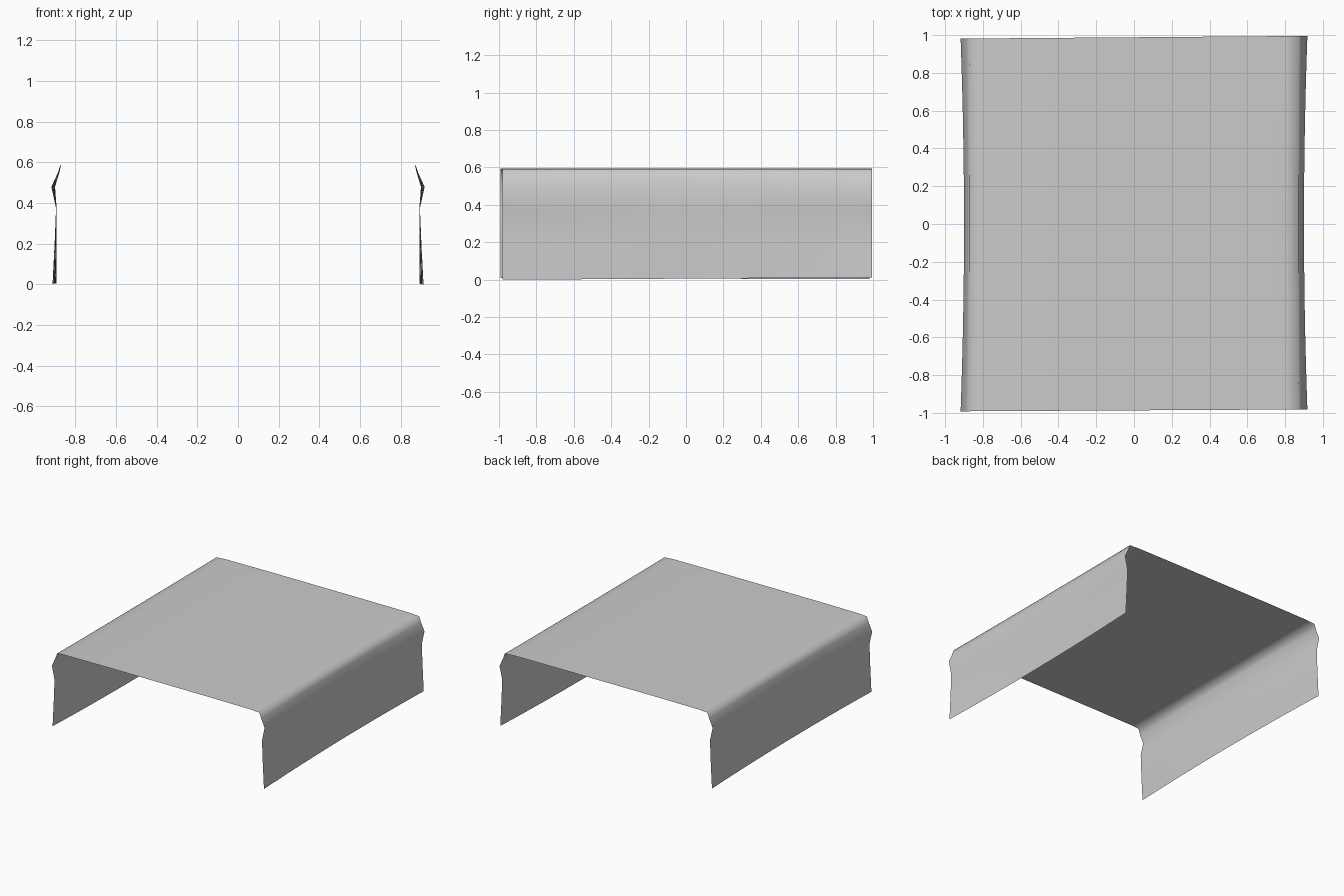
import bpy, bmesh

if "Cube" in bpy.data.objects:
    bpy.data.objects.remove(bpy.data.objects["Cube"])

# Half cross-section of the draped sheet: (x at middle, x at ends, z)
HALF = [(0.892, 0.912, 0.005), (0.892, 0.902, 0.20), (0.892, 0.895, 0.375),
        (0.900, 0.918, 0.48), (0.880, 0.888, 0.545), (0.870, 0.873, 0.587),
        (0.80, 0.80, 0.592), (0.45, 0.45, 0.594)]
PROFILE = ([(-a, -b, z) for a, b, z in HALF] + [(0, 0, 0.594)] +
           [(a, b, z) for a, b, z in reversed(HALF)])
ROWS = 16

# Sweep the section along y, flaring the hanging sides towards the ends
bm = bmesh.new()
grid = []
for j in range(ROWS + 1):
    t = -1 + 2 * j / ROWS
    row = []
    for mid, end, z in PROFILE:
        x = mid + (end - mid) * t * t
        s = x / 0.9
        y = t * (0.9875 + 0.001 * s) + 0.006 * s + 0.001
        hem = max(0, 1 - z / 0.4)
        z += hem * 0.006 * (t if x > 0 else -0.4 * t)
        row.append(bm.verts.new((x, y, z)))
    grid.append(row)
for a, b in zip(grid, grid[1:]):
    for i in range(len(PROFILE) - 1):
        bm.faces.new((a[i], a[i + 1], b[i + 1], b[i]))

mesh = bpy.data.meshes.new("draped_cloth")
bm.to_mesh(mesh)
bm.free()
for p in mesh.polygons:
    p.use_smooth = True
cloth = bpy.data.objects.new("draped_cloth", mesh)
bpy.context.collection.objects.link(cloth)
